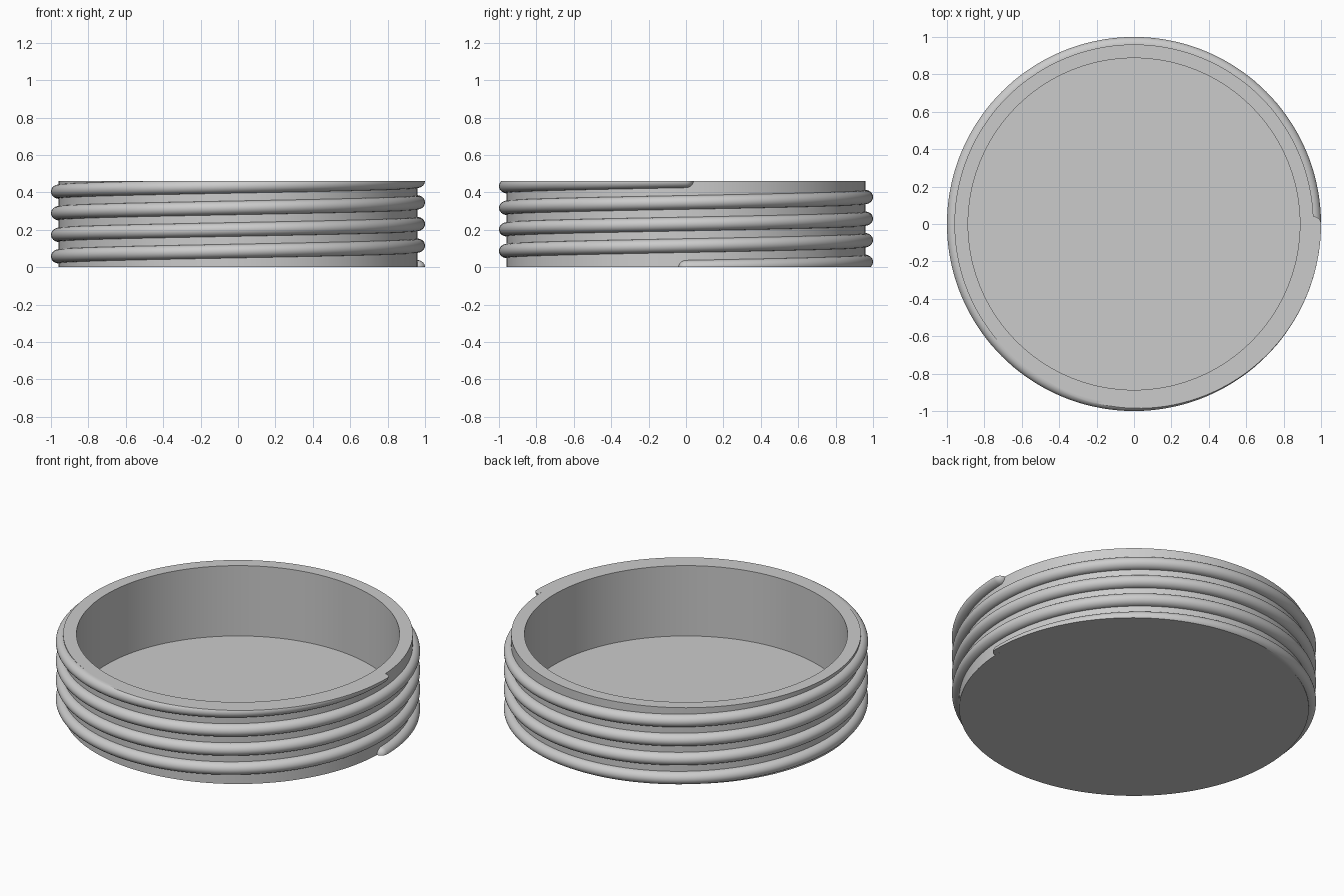
import bpy, bmesh
from math import pi, sin, cos, asin, sqrt

if "Cube" in bpy.data.objects:
    bpy.data.objects.remove(bpy.data.objects["Cube"])

SEGMENTS = 144
HEIGHT, RADIUS, INNER, FLOOR = 0.462, 0.96, 0.887, 0.036
TURNS, DEPTH, HALF_WIDTH = 4, 0.04, 0.037

grey = bpy.data.materials.new("plain grey")
grey.use_nodes = True
colour = (0.6, 0.6, 0.6, 1)
grey.diffuse_color = colour
grey.node_tree.nodes["Principled BSDF"].inputs["Base Color"].default_value = colour


def finish(bm, name):
    bmesh.ops.remove_doubles(bm, verts=bm.verts, dist=1e-5)
    bmesh.ops.recalc_face_normals(bm, faces=bm.faces)
    mesh = bpy.data.meshes.new(name)
    bm.to_mesh(mesh)
    bm.free()
    mesh.materials.append(grey)
    obj = bpy.data.objects.new(name, mesh)
    bpy.context.collection.objects.link(obj)
    bpy.ops.object.select_all(action='DESELECT')
    obj.select_set(True)
    bpy.context.view_layer.objects.active = obj
    bpy.ops.object.shade_smooth_by_angle(angle=pi / 6)
    return obj


# Hollow cup, turned from its half section
bm = bmesh.new()
section = [(0, 0), (RADIUS, 0), (RADIUS, HEIGHT), (INNER, HEIGHT), (INNER, FLOOR), (0, FLOOR)]
verts = [bm.verts.new((r, 0, z)) for r, z in section]
edges = [bm.edges.new(pair) for pair in zip(verts, verts[1:])]
bmesh.ops.spin(bm, geom=verts + edges, cent=(0, 0, 0), axis=(0, 0, 1),
               angle=2 * pi, steps=SEGMENTS, use_merge=True)
finish(bm, "cup_body")

# Half-round screw thread with domed ends, trimmed flush with rim and base
END = TURNS * 2 * pi
reach = DEPTH / RADIUS
dome = [reach * sin(pi / 2 * i / 8) for i in range(1, 9)]
angles = ([-a for a in reversed(dome)]
          + [END * i / (TURNS * SEGMENTS) for i in range(TURNS * SEGMENTS + 1)]
          + [END + a for a in dome])


def thread_ring(bm, angle, steps=16):
    over = max(-angle, angle - END, 0) / reach
    scale = max(sqrt(max(1 - over * over, 0)), 0.001)
    centre = min(max(HEIGHT * angle / END, 0), HEIGHT)
    half = HALF_WIDTH * scale
    low = asin(max(-1, -centre / half))
    high = asin(min(1, (HEIGHT - centre) / half))
    bends = [low + (high - low) * i / steps for i in range(steps + 1)]
    points = [(RADIUS + DEPTH * scale * cos(b), centre + half * sin(b)) for b in bends]
    points = [(RADIUS, points[0][1])] + points + [(RADIUS, points[-1][1])]
    return [bm.verts.new((r * cos(angle), r * sin(angle), z)) for r, z in points]


bm = bmesh.new()
rings = [thread_ring(bm, a) for a in angles]
for one, two in zip(rings, rings[1:]):
    for i in range(len(one) - 1):
        bm.faces.new((one[i], two[i], two[i + 1], one[i + 1]))
finish(bm, "screw_thread")
